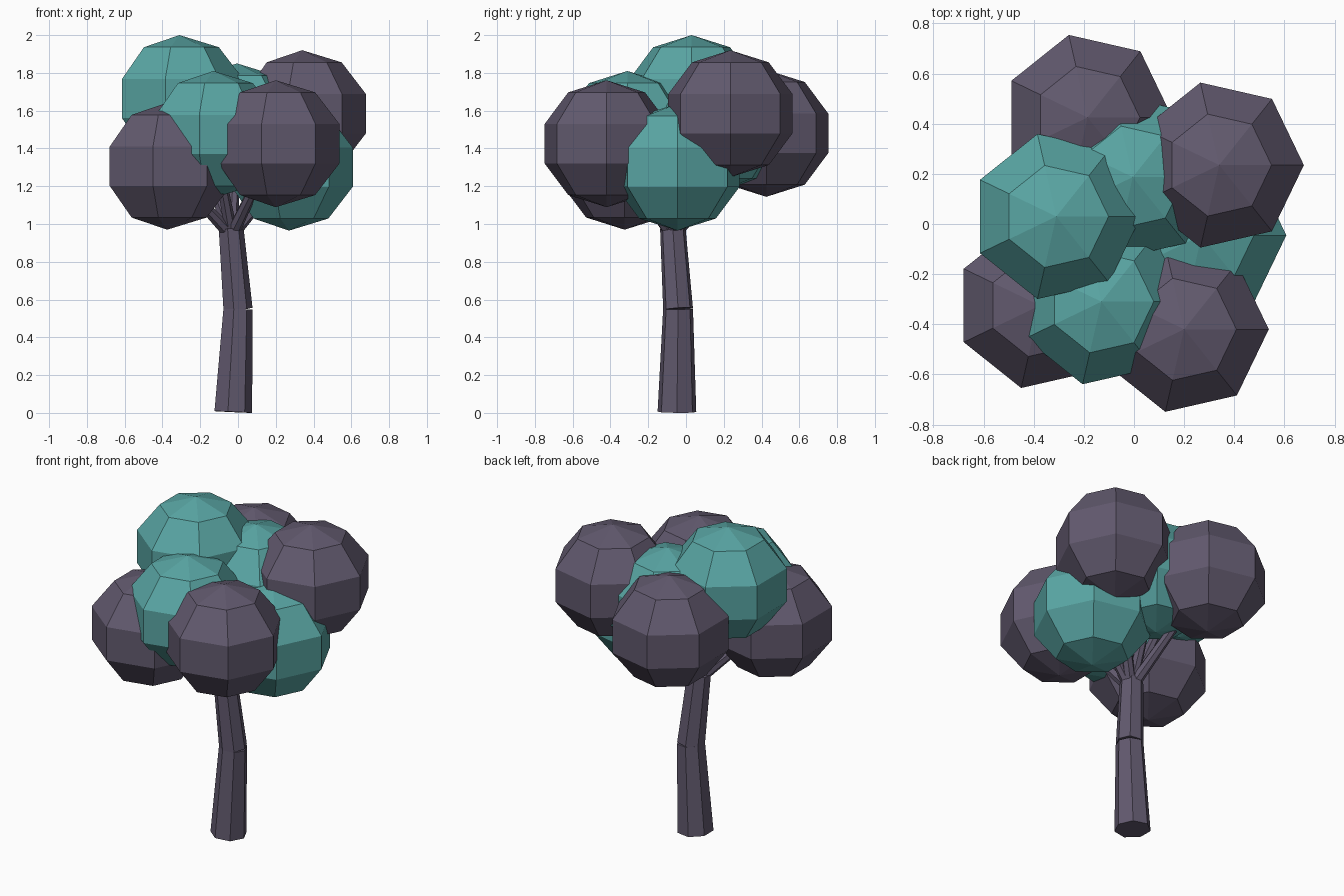
import bpy, bmesh
from math import sin, cos, pi
from mathutils import Vector

if "Cube" in bpy.data.objects:
    bpy.data.objects.remove(bpy.data.objects["Cube"])

SIDES = 7

def material(name, rgb):
    m = bpy.data.materials.new(name)
    m.diffuse_color = (*rgb, 1)
    m.use_nodes = True
    m.node_tree.nodes["Principled BSDF"].inputs["Base Color"].default_value = m.diffuse_color
    return m

purple = material("dusky_purple", (0.12, 0.10, 0.155))
teal = material("teal", (0.10, 0.38, 0.37))

def finish(name, bm, mat):
    bmesh.ops.recalc_face_normals(bm, faces=bm.faces)
    me = bpy.data.meshes.new(name)
    bm.to_mesh(me)
    bm.free()
    me.materials.append(mat)
    ob = bpy.data.objects.new(name, me)
    bpy.context.collection.objects.link(ob)
    return ob

def ring(bm, r, z):
    return [bm.verts.new((r * cos(2 * pi * k / SIDES), r * sin(2 * pi * k / SIDES), z))
            for k in range(SIDES)]

def bridge(bm, a, b):
    for k in range(SIDES):
        j = (k + 1) % SIDES
        bm.faces.new((a[k], a[j], b[j], b[k]))

def blob(name, centre, mat, rxy=0.355, rz=0.336):
    """Low-poly ball: seven sides, five bands."""
    bm = bmesh.new()
    rings = [ring(bm, rxy * sin(pi * i / 5), -rz * cos(pi * i / 5)) for i in range(1, 5)]
    for a, b in zip(rings, rings[1:]):
        bridge(bm, a, b)
    for z, loop in ((-rz, rings[0]), (rz, rings[-1])):
        pole = bm.verts.new((0, 0, z))
        for k in range(SIDES):
            bm.faces.new((pole, loop[k], loop[(k + 1) % SIDES]))
    finish(name, bm, mat).location = centre

def limb(name, p, q, r1, r2):
    """Tapered seven-sided limb from p to q."""
    p, q = Vector(p), Vector(q)
    d = q - p
    bm = bmesh.new()
    a, b = ring(bm, r1, 0), ring(bm, r2, d.length)
    bridge(bm, a, b)
    bm.faces.new(a)
    bm.faces.new(b)
    turn = Vector((0, 0, 1)).rotation_difference(d).to_matrix().to_4x4()
    bmesh.ops.transform(bm, matrix=turn, verts=bm.verts)
    finish(name, bm, purple).location = p

# Trunk in two leaning sections
base, bend, fork = (-0.03, -0.048, 0.005), (-0.004, -0.042, 0.55), (-0.04, -0.07, 0.98)
limb("lower_trunk", base, bend, 0.105, 0.081)
limb("upper_trunk", bend, fork, 0.081, 0.069)

# Foliage balls, each with its own branch
foliage = [
    ((-0.31, 0.03, 1.664), teal),
    ((0.20, -0.42, 1.425), purple),
    ((0.34, 0.235, 1.584), purple),
    ((-0.185, 0.425, 1.48), purple),
    ((-0.375, -0.325, 1.306), purple),
    ((0.27, -0.045, 1.301), teal),
    ((-0.13, -0.31, 1.474), teal),
    ((-0.005, 0.187, 1.514), teal),
]
for i, (c, mat) in enumerate(foliage, 1):
    blob(f"foliage_{i}", c, mat)
    limb(f"branch_{i}", (-0.035, -0.07, 0.94), c, 0.036, 0.02)
